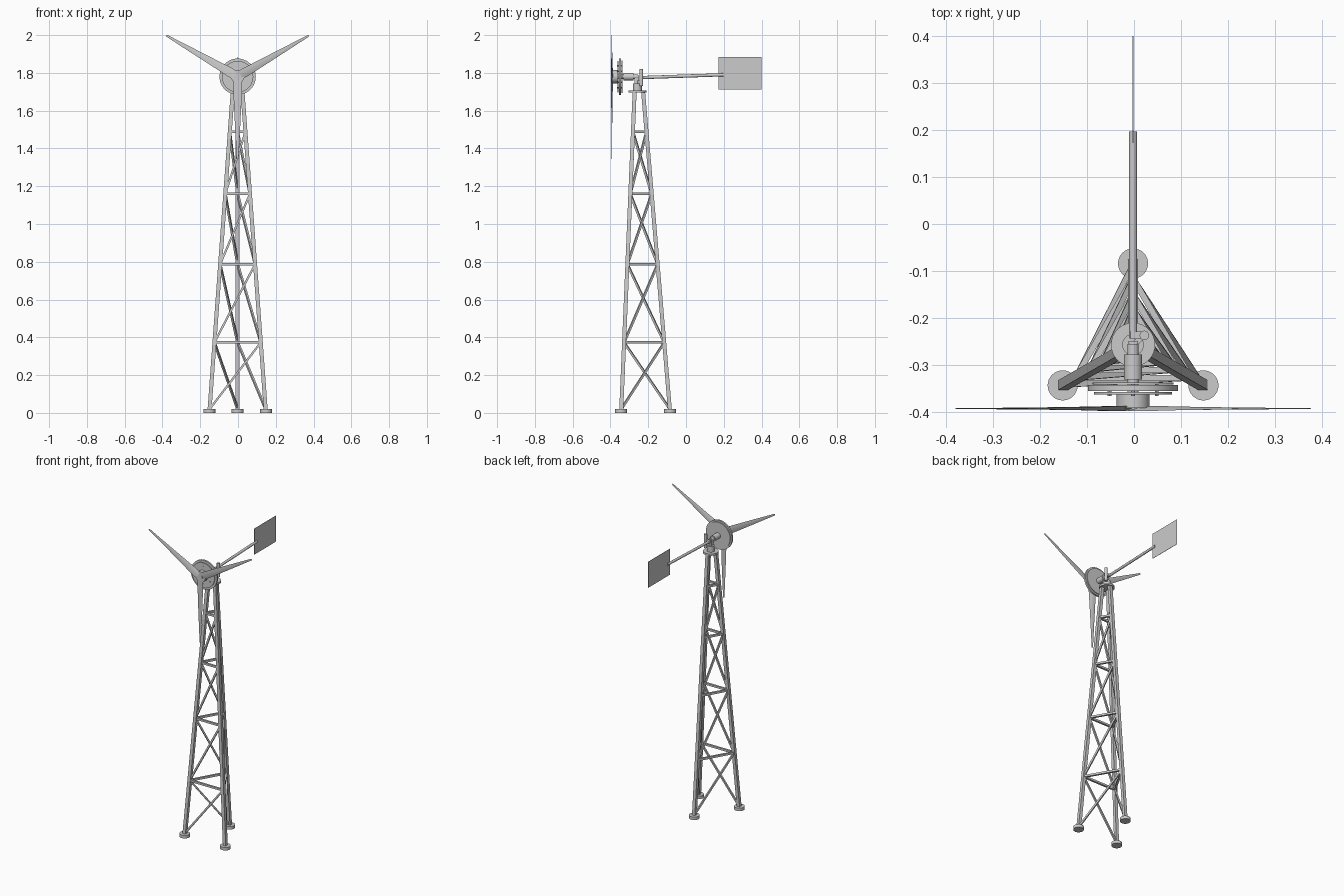
import bpy, bmesh, math
from mathutils import Vector, Matrix

if "Cube" in bpy.data.objects:
    bpy.data.objects.remove(bpy.data.objects["Cube"])

CX, CY = -0.002, -0.257          # tower axis
HUB_Z = 1.78                     # rotor axis height


def finish(name, bm, smooth=False):
    bmesh.ops.recalc_face_normals(bm, faces=bm.faces)
    me = bpy.data.meshes.new(name)
    bm.to_mesh(me)
    bm.free()
    ob = bpy.data.objects.new(name, me)
    bpy.context.collection.objects.link(ob)
    if smooth:
        bpy.context.view_layer.objects.active = ob
        ob.select_set(True)
        bpy.ops.object.shade_smooth_by_angle(angle=math.radians(35))
        ob.select_set(False)
    return ob


def frame(a, b, up):
    # matrix at the midpoint of a-b with local z along the bar
    z = (b - a).normalized()
    x = up.cross(z).normalized()
    y = z.cross(x)
    m = Matrix((x, y, z)).transposed().to_4x4()
    m.translation = (a + b) / 2
    return m


def bar(name, a, b, w, d, up=(0, 0, 1)):
    a, b = Vector(a), Vector(b)
    bm = bmesh.new()
    size = Matrix.Diagonal((w, d, (b - a).length, 1))
    bmesh.ops.create_cube(bm, size=1, matrix=frame(a, b, Vector(up)) @ size)
    return finish(name, bm)


def rod(name, a, b, r, seg=32):
    a, b = Vector(a), Vector(b)
    up = Vector((1, 0, 0)) if abs((b - a).normalized().x) < 0.9 else Vector((0, 1, 0))
    bm = bmesh.new()
    bmesh.ops.create_cone(bm, cap_ends=True, segments=seg, radius1=r, radius2=r,
                          depth=(b - a).length, matrix=frame(a, b, up))
    return finish(name, bm, True)


def leg_point(i, z):
    # point on leg i at height z
    r = 0.173 + (0.03 - 0.173) * z / 1.70
    t = math.radians(90 + 120 * i)
    return Vector((CX + r * math.cos(t), CY + r * math.sin(t), z))


# Feet and legs
for i in range(3):
    p = leg_point(i, 0)
    rod(f"foot_{i}", p, p + Vector((0, 0, 0.02)), 0.032)
    bar(f"leg_{i}", leg_point(i, 0.01), leg_point(i, 1.70), 0.021, 0.021, (0, 1, 0))

# Horizontal braces and one spiralling diagonal per bay on each face of the tower
levels = [0.02, 0.373, 0.787, 1.16, 1.488]
for i in range(3):
    j = (i + 1) % 3
    mid = (leg_point(i, 0) + leg_point(j, 0)) / 2
    out = Vector((mid.x - CX, mid.y - CY, 0)).normalized()
    for n, (z0, z1) in enumerate(zip(levels, levels[1:])):
        bar(f"girt_{i}_{n}", leg_point(i, z1), leg_point(j, z1), 0.013, 0.013, out)
        bar(f"diagonal_brace_{i}_{n}", leg_point(i, z0), leg_point(j, z1), 0.011, 0.011, out)

# Tower top plate, yaw tube and head bracket
rod("top_plate", (CX, CY, 1.696), (CX, CY, 1.708), 0.047)
rod("yaw_tube", (CX, CY, 1.708), (CX, CY, 1.745), 0.023)
bar("head_bracket", (CX, CY - 0.004, 1.74), (CX, CY - 0.004, 1.785), 0.02, 0.025, (0, 1, 0))
bar("hinge_arm", (CX, CY, 1.75), (0.022, -0.237, 1.75), 0.012, 0.02)

# Tail hinge, boom and vane
rod("tail_hinge", (0.022, -0.237, 1.73), (0.022, -0.237, 1.82), 0.010)
bar("boom_lug", (CX - 0.005, -0.237, 1.775), (0.022, -0.237, 1.775), 0.016, 0.018)
rod("tail_boom", (CX, -0.243, 1.775), (CX, 0.197, 1.79), 0.0085)
bar("tail_vane", (CX, 0.172, 1.799), (CX, 0.40, 1.799), 0.002, 0.172)


# Generator: shaft, two magnet discs, stator and hub, all along y
def disc(name, y0, y1, r, seg=48):
    rod(name, (CX, y0, HUB_Z), (CX, y1, HUB_Z), r, seg)


disc("shaft_housing", -0.278, -0.331, 0.0195)
disc("shaft_mount", -0.255, -0.28, 0.012)
disc("inner_shaft", -0.33, -0.37, 0.012)
disc("rear_magnet_disc", -0.337, -0.342, 0.086)
disc("stator", -0.343, -0.355, 0.096)
disc("front_magnet_disc", -0.358, -0.363, 0.083)
disc("hub", -0.363, -0.392, 0.035)
disc("hub_cap", -0.390, -0.398, 0.018)
for k in range(6):
    t = math.radians(60 * k + 30)
    x, z = CX + 0.058 * math.cos(t), HUB_Z + 0.058 * math.sin(t)
    rod(f"generator_bolt_{k}", (x, -0.341, z), (x, -0.366, z), 0.004, 8)

# Blades: (radius, chord, thickness, twist in degrees) lofted, twisted sections
sections = [(0.0, 0.046, 0.008, 12), (0.045, 0.050, 0.008, 12), (0.12, 0.042, 0.006, 9),
            (0.25, 0.029, 0.004, 5), (0.435, 0.010, 0.002, 2)]
for k in range(3):
    bm = bmesh.new()
    rings = []
    spin = Matrix.Rotation(math.radians(30 + 120 * k), 4, Vector((0, -1, 0)))
    for r, c, th, tw in sections:
        ring = []
        for u, v in ((-0.5, 0), (-0.2, 0.5), (0.2, 0.35), (0.5, 0), (0.2, -0.3), (-0.2, -0.4)):
            p = Matrix.Rotation(math.radians(tw), 4, 'X') @ Vector((r, v * th, u * c))
            ring.append(bm.verts.new(Vector((CX, -0.393, HUB_Z)) + spin @ p))
        rings.append(ring)
    for a, b in zip(rings, rings[1:]):
        for s in range(6):
            bm.faces.new((a[s], a[(s + 1) % 6], b[(s + 1) % 6], b[s]))
    bm.faces.new(rings[0])
    bm.faces.new(rings[-1])
    finish(f"blade_{k}", bm, True)
